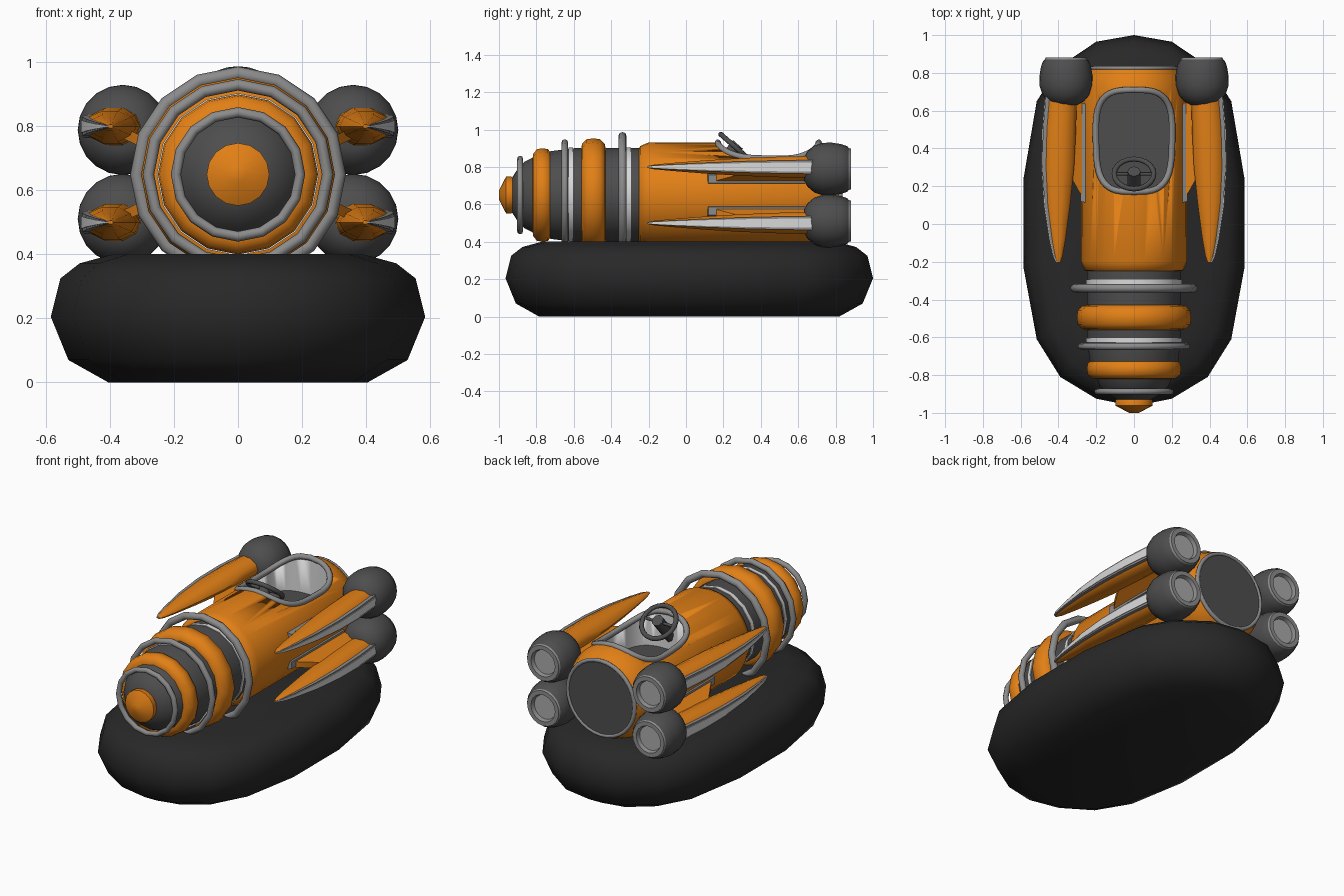
import bpy, bmesh, math
from mathutils import Vector

if "Cube" in bpy.data.objects:
    bpy.data.objects.remove(bpy.data.objects["Cube"])

def mat(name, *c):
    m = bpy.data.materials.new(name)
    m.diffuse_color = (*c, 1)
    m.use_nodes = True
    m.node_tree.nodes["Principled BSDF"].inputs["Base Color"].default_value = m.diffuse_color
    return m

ORANGE = mat("orange paint", 0.76, 0.215, 0.008)
DARK = mat("dark grey", 0.075, 0.075, 0.075)
BLACK = mat("black rubber", 0.021, 0.021, 0.021)
GREY = mat("metal grey", 0.26, 0.26, 0.26)
LIGHT = mat("light grey", 0.7, 0.7, 0.7)
GLOW = mat("nozzle grey", 0.4, 0.4, 0.4)
CZ = 0.65  # height of the hull axis

def smooth(ob, angle):
    bpy.ops.object.select_all(action='DESELECT')
    ob.select_set(True)
    bpy.context.view_layer.objects.active = ob
    bpy.ops.object.shade_smooth_by_angle(angle=math.radians(angle))

def loft(name, rings, mats, angle=45, closed=False, idx=None):
    """Skin a list of equal point rings; idx gives a material per span."""
    bm = bmesh.new()
    vs = [[bm.verts.new(p) for p in r] for r in rings]
    n, m = len(rings[0]), len(rings)
    for i in range(m if closed else m - 1):
        a, b = vs[i], vs[(i + 1) % m]
        for j in range(n):
            f = bm.faces.new((a[j], a[(j + 1) % n], b[(j + 1) % n], b[j]))
            f.material_index = idx[i] if idx else 0
    if not closed:
        bm.faces.new(vs[0])
        f = bm.faces.new(vs[-1])
        f.material_index = idx[-1] if idx else 0
    bmesh.ops.recalc_face_normals(bm, faces=bm.faces[:])
    me = bpy.data.meshes.new(name)
    bm.to_mesh(me)
    bm.free()
    for x in (mats if isinstance(mats, list) else [mats]):
        me.materials.append(x)
    ob = bpy.data.objects.new(name, me)
    bpy.context.collection.objects.link(ob)
    smooth(ob, angle)
    return ob

def lathe(name, prof, mats, cx=0, cz=CZ, seg=16, angle=45, closed=False, idx=None):
    """Turn a (y, radius) profile about the y axis."""
    rings = [[(cx + r * math.sin(2 * math.pi * k / seg), y, cz + r * math.cos(2 * math.pi * k / seg))
              for k in range(seg)] for y, r in prof]
    return loft(name, rings, mats, angle, closed, idx)

def ring(name, y, R, r, m=GREY, seg=16):
    prof = [(y + r * math.sin(a * math.pi / 4), R + r * math.cos(a * math.pi / 4)) for a in range(8)]
    return lathe(name, prof, m, seg=seg, closed=True, angle=60)

def tube(name, pts, r, m, closed=True):
    cu = bpy.data.curves.new(name, 'CURVE')
    cu.dimensions = '3D'
    cu.bevel_depth, cu.bevel_resolution, cu.use_fill_caps = r, 2, True
    sp = cu.splines.new('POLY')
    sp.points.add(len(pts) - 1)
    for p, q in zip(sp.points, pts):
        p.co = (*q, 1)
    sp.use_cyclic_u = closed
    ob = bpy.data.objects.new(name, cu)
    bpy.context.collection.objects.link(ob)
    cu.materials.append(m)
    bpy.ops.object.select_all(action='DESELECT')
    ob.select_set(True)
    bpy.context.view_layer.objects.active = ob
    bpy.ops.object.convert(target='MESH')
    smooth(bpy.context.object, 60)

# inflated skirt
half = [(0, 1), (.2, .965), (.4, .83), (.515, .65), (.585, .24), (.585, -.23),
        (.515, -.61), (.39, -.81), (.2, -.925), (0, -.965)]
outline = half + [(-x, y) for x, y in half[-2:0:-1]]
levels = [(0, .18), (.07, .055), (.205, 0), (.325, .03), (.372, .09), (.402, .2)]
loft("skirt", [[(x * (1 - d / .585), .015 + (y - .015) * (1 - d / .98), z) for x, y in outline]
               for z, d in levels], BLACK, 60)

# nose, core and bands
lathe("nose_cap", [(-1, .025), (-.962, .098), (-.935, .098), (-.9, .08)], ORANGE, angle=35)
lathe("nose_core", [(-.935, .085), (-.9, .14), (-.86, .18), (-.81, .205), (-.72, .235),
                    (-.6, .25), (-.2, .25)], DARK)
for name, y0, y1, r0, r1 in (("front_band", -.82, -.715, .2, .25), ("rear_band", -.56, -.43, .25, .303)):
    w = y1 - y0
    lathe(name, [(y0, r0), (y0 + .03 * w, r1 - .03), (y0 + .22 * w, r1 - .005), (y0 + .5 * w, r1),
                 (y1 - .22 * w, r1 - .005), (y1 - .03 * w, r1 - .03), (y1, r0)], ORANGE, angle=60)
ring("nose_ring", -.887, .194, .016)
ring("middle_ring", -.648, .28, .018)
ring("large_ring", -.34, .315, .022)
for n, y in (("middle_stripe", -.615), ("rear_stripe", -.305)):
    lathe(n, [(y - .012, .254), (y + .012, .254)], LIGHT)

# hull with cockpit opening
hull = lathe("hull", [(-.25, .25), (-.245, .262), (-.2, .281), (.72, .28), (.79, .255), (.83, .228)],
             [ORANGE, DARK, LIGHT], seg=32, idx=[0, 0, 0, 0, 1])

def opening(k, n=40):
    a = 2 * math.pi * k / n
    c, s = math.cos(a), math.sin(a)
    p = 2 / 3.3
    x = .205 * math.copysign(abs(c) ** p, c)
    y = .44 + .27 * math.copysign(abs(s) ** p, s)
    return x * (1 + .1 * (y - .6) if y < .6 else 1), y

cut = loft("cutter", [[(*opening(k), z) for k in range(40)] for z in (.7, 1.1)], DARK)
mod = hull.modifiers.new("cut", 'BOOLEAN')
mod.operation, mod.solver, mod.object = 'DIFFERENCE', 'EXACT', cut
bpy.context.view_layer.objects.active = hull
bpy.ops.object.modifier_apply(modifier="cut")
bpy.data.objects.remove(cut)
for f in hull.data.polygons:
    c = f.center
    if .15 < c.y < .74 and c.z > .69 and math.hypot(c.x, c.z - CZ) < .262:
        f.material_index = 1 if abs(f.normal.z) > .9 else 2
    else:
        f.material_index = 1 if f.normal.y > .95 else 0
tube("cockpit_rim", [(x, y, CZ + math.sqrt(.28 ** 2 - x * x)) for x, y in map(opening, range(40))], .017, GREY)
ring("tail_ring", .825, .228, .012, seg=32)

# steering wheel
c = Vector((0, .265, .905))
u, nrm = Vector((0, -.75, .66)), Vector((0, .66, .75))
tube("steering_wheel", [c + Vector((.105 * math.cos(a), 0, 0)) + u * .105 * math.sin(a)
                        for a in [math.pi * k / 10 for k in range(20)]], .014, DARK)
tube("steering_column", [c + nrm * .02, c - nrm * .22], .035, DARK, False)
tube("steering_spoke", [c + Vector((-.1, 0, 0)), c + Vector((.1, 0, 0))], .009, DARK, False)

# engines, fins and pylons, two per side
STATIONS = [(.7, .382, .08, .062), (.5, .393, .086, .058), (.3, .4, .083, .05), (.1, .404, .066, .037),
            (-.08, .402, .04, .022), (-.17, .4, .022, .013), (-.205, .398, .008, .006)]
for side, s in (("right", 1), ("left", -1)):
    for level, t in (("upper", 1), ("lower", -1)):
        tag = side + "_" + level + "_"
        ez = CZ + .139 * t
        lathe(tag + "engine", [(.63, .06), (.65, .095), (.685, .125), (.73, .14), (.78, .141), (.83, .133),
                               (.862, .122), (.87, .112), (.882, .108), (.882, .082), (.86, .074)],
              [DARK, GREY, GLOW], cx=s * .36, cz=ez, seg=20, angle=40,
              idx=[0, 0, 0, 0, 0, 0, 0, 1, 1, 1, 2][:10] + [2])
        fz = CZ + .15 * t
        loft(tag + "fin", [[(s * (cx + hx * math.cos(a)), y, fz + hz * math.sin(a))
                            for a in [math.pi * k / 5 for k in range(10)]]
                           for y, cx, hx, hz in STATIONS], ORANGE, 50)
        # layered side plates on the fin
        for nm, m, off, f in (("fin_trim", GREY, .003, .6), ("fin_plate", LIGHT, .007, .4)):
            loft(tag + nm, [[(s * (cx + i), y, fz + k * hz * f)
                             for i, k in ((0, -1), (hx + off, -1), (hx + off, 1), (0, 1))]
                            for y, cx, hx, hz in STATIONS], m, 30)
        # pylon joining hull and fin, with trim at its root
        zr, zf = CZ + .085 * t, CZ + .14 * t
        loft(tag + "pylon", [[(s * x, y0, z - h), (s * x, .64, z - h), (s * x, .64, z + h), (s * x, y0, z + h)]
                             for x, y0, z, h in ((.24, .12, zr - .01 * t, .02), (.29, .17, zr + .012 * t, .018),
                                                 (.38, .33, zf, .018))], ORANGE, 30)
        loft(tag + "pylon_trim", [[(s * x, y0, zr - h), (s * x, .635, zr - h), (s * x, .635, zr + h),
                                   (s * x, y0, zr + h)]
                                  for x, y0, h in ((.245, .11, .03), (.283, .12, .022))], GREY, 30)
